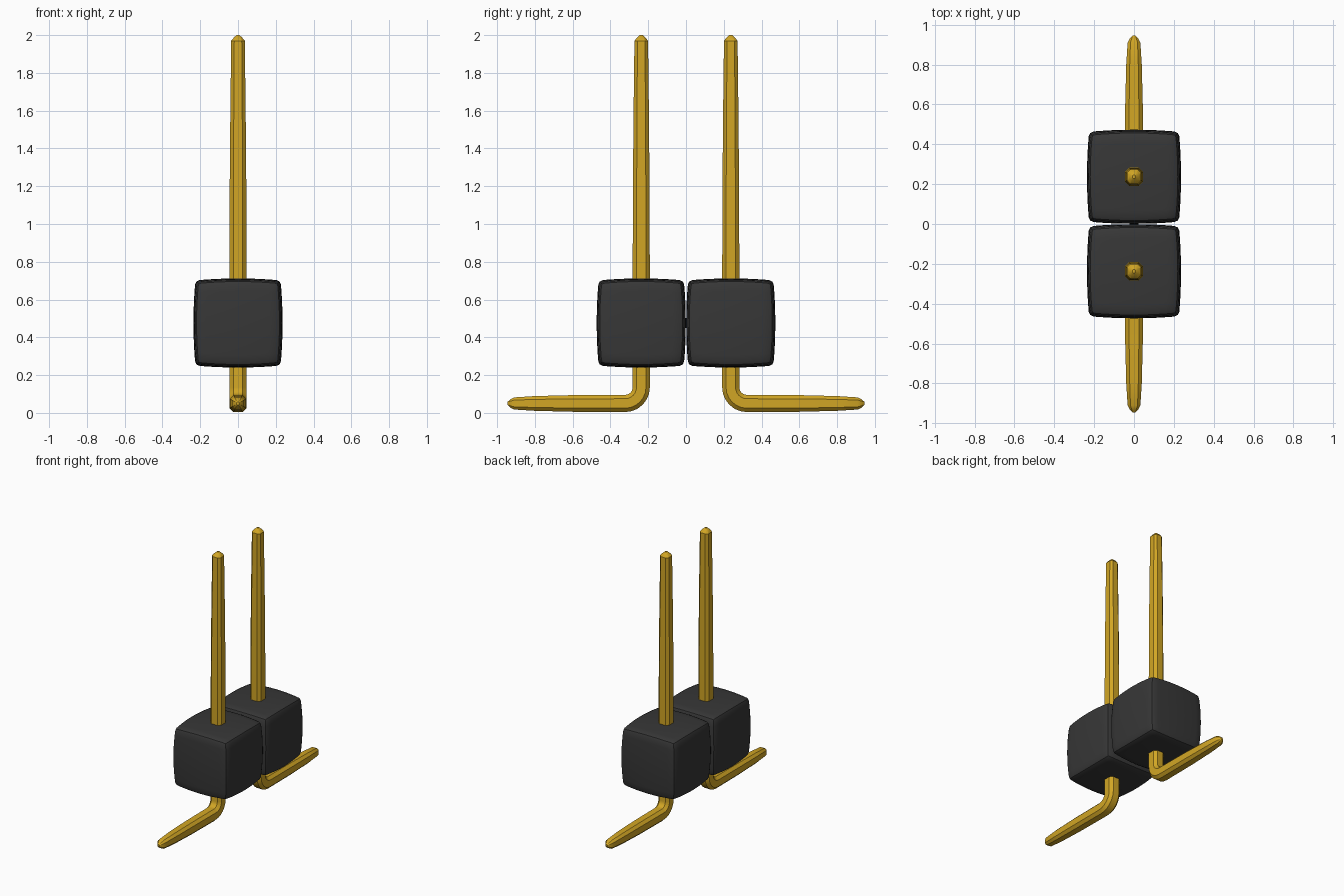
import bpy, bmesh, math
from mathutils import Vector

cube = bpy.data.objects.get("Cube")
if cube:
    bpy.data.objects.remove(cube, do_unlink=True)


def make_material(name, color, metallic, roughness):
    mat = bpy.data.materials.new(name)
    mat.use_nodes = True
    mat.diffuse_color = color
    bsdf = next(n for n in mat.node_tree.nodes if n.type == 'BSDF_PRINCIPLED')
    bsdf.inputs["Base Color"].default_value = color
    bsdf.inputs["Metallic"].default_value = metallic
    bsdf.inputs["Roughness"].default_value = roughness
    return mat


GOLD = make_material("gold metal", (0.64, 0.38, 0.018, 1), 0.0, 0.4)
BLACK = make_material("black plastic", (0.038, 0.038, 0.038, 1), 0.0, 0.6)

PITCH = 0.237    # distance of each pin from the centre
HALF = 0.236     # half size of a housing block


def finish(bm, name, mat, angle):
    bmesh.ops.recalc_face_normals(bm, faces=bm.faces)
    mesh = bpy.data.meshes.new(name)
    bm.to_mesh(mesh)
    bm.free()
    mesh.materials.append(mat)
    obj = bpy.data.objects.new(name, mesh)
    bpy.context.collection.objects.link(obj)
    bpy.ops.object.select_all(action='DESELECT')
    obj.select_set(True)
    bpy.context.view_layer.objects.active = obj
    bpy.ops.object.shade_smooth_by_angle(angle=math.radians(angle))
    return obj


# Housing: a cube with slightly bulging sides and narrow bevelled edges
def housing_block(name, side):
    bm = bmesh.new()
    bmesh.ops.create_cube(bm, size=2)
    bmesh.ops.subdivide_edges(bm, edges=bm.edges[:], cuts=7, use_grid_fill=True)
    for v in bm.verts:
        x, y, z = v.co
        bulge = 0.045
        v.co = Vector((x * (1 - bulge * (y * y + z * z)),
                       y * (1 - bulge * (x * x + z * z)),
                       z * (1 - bulge * (x * x + y * y)))) * HALF
    bm.normal_update()
    sharp = [e for e in bm.edges if e.calc_face_angle(0) > math.radians(40)]
    bmesh.ops.bevel(bm, geom=sharp, offset=0.022, segments=2, profile=0.5,
                    affect='EDGES', clamp_overlap=True)
    bmesh.ops.translate(bm, verts=bm.verts, vec=(0, side * PITCH, 0.476))
    return finish(bm, name, BLACK, 35)


# Pin: chamfered square section swept down, around the bend and outwards
def pin(name, side):
    bend_r, bend_z, low = 0.085, 0.135, 0.05
    # stations: y, z, section turn in degrees, half width
    stations = [(PITCH, 2.0, 0, 0.008), (PITCH, 1.987, 0, 0.022),
                (PITCH, 1.97, 0, 0.036), (PITCH, 1.6, 0, 0.0405),
                (PITCH, 1.2, 0, 0.044), (PITCH, 0.7, 0, 0.0455)]
    for i in range(7):
        a = math.radians(15 * i)
        stations.append((PITCH + bend_r * (1 - math.cos(a)),
                         bend_z - bend_r * math.sin(a), 15 * i, 0.0455))
    stations += [(0.6, low, 90, 0.044), (0.8, low, 90, 0.039),
                 (0.91, low, 90, 0.032), (0.93, low, 90, 0.022),
                 (0.945, low, 90, 0.008)]
    c = 0.55
    section = [(1, c), (c, 1), (-c, 1), (-1, c), (-1, -c), (-c, -1), (c, -1), (1, -c)]
    bm = bmesh.new()
    rings = []
    for y, z, turn, half in stations:
        a = math.radians(turn)
        rings.append([bm.verts.new((u * half,
                                    side * (y + v * half * math.cos(a)),
                                    z + v * half * math.sin(-a)  # section swings with the path
                                    * -1)) for u, v in section])
    for r0, r1 in zip(rings, rings[1:]):
        for i in range(8):
            j = (i + 1) % 8
            bm.faces.new((r0[i], r0[j], r1[j], r1[i]))
    bm.faces.new(rings[0])
    bm.faces.new(rings[-1])
    return finish(bm, name, GOLD, 30)


for label, side in (("front", -1), ("back", 1)):
    housing_block(label + "_housing_block", side)
    pin(label + "_pin", side)
